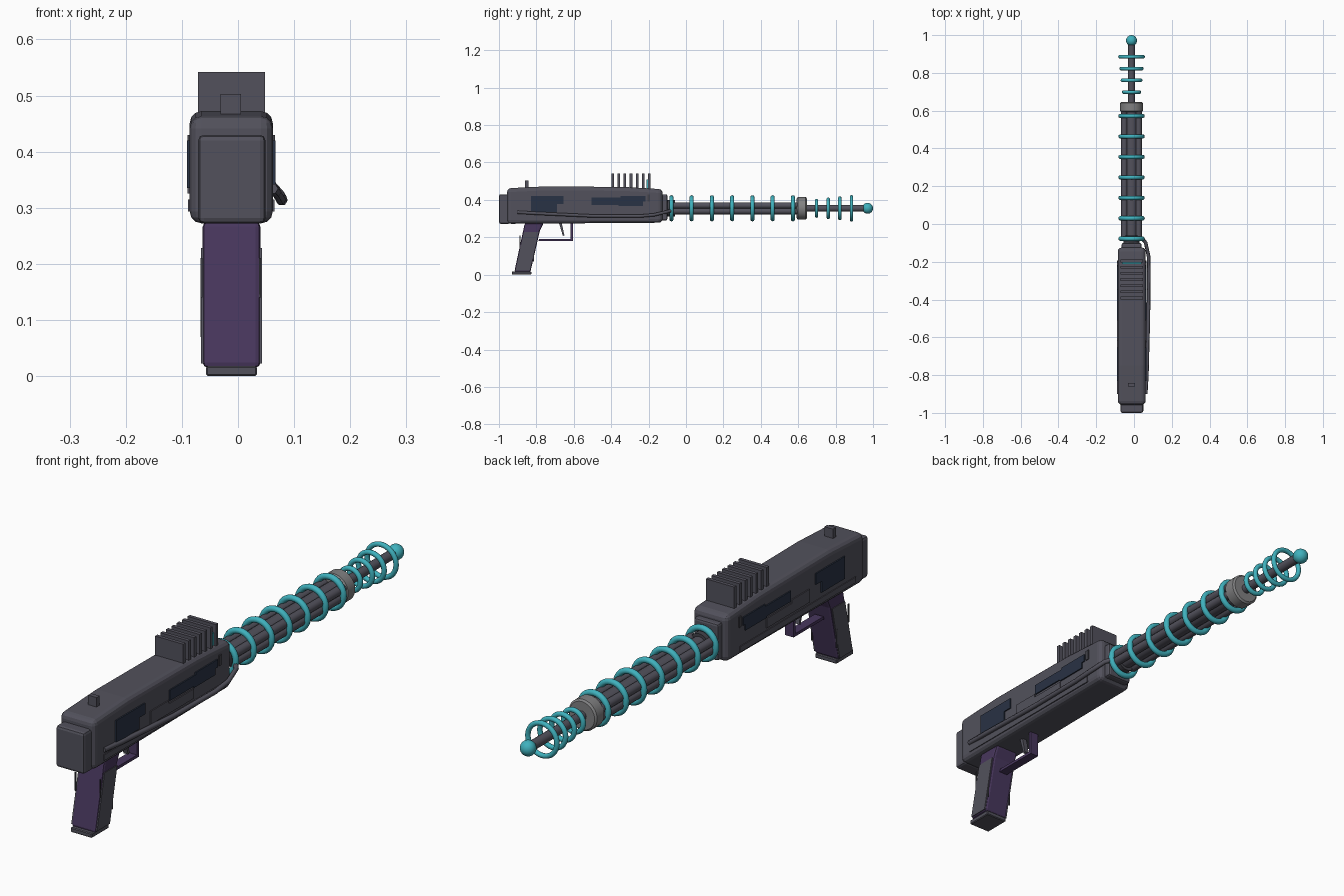
import bpy, bmesh, math
from mathutils import Vector

if "Cube" in bpy.data.objects:
    bpy.data.objects.remove(bpy.data.objects["Cube"])

CX, BZ = -0.013, 0.355   # centre line in x, barrel axis height


def mat(name, rgb):
    m = bpy.data.materials.new(name)
    m.diffuse_color = (*rgb, 1)
    m.use_nodes = True
    m.node_tree.nodes["Principled BSDF"].inputs["Base Color"].default_value = m.diffuse_color
    return m


GREY = mat("gunmetal grey", (0.085, 0.083, 0.107))
DARK = mat("dark grey", (0.055, 0.055, 0.068))
NAVY = mat("navy panel", (0.022, 0.032, 0.058))
PURPLE = mat("dark purple", (0.065, 0.038, 0.11))
TEAL = mat("teal", (0.05, 0.44, 0.51))
STEEL = mat("light steel", (0.22, 0.22, 0.225))


def finish(name, bm, m, bevel=0, seg=2, smooth=False):
    bmesh.ops.recalc_face_normals(bm, faces=bm.faces)
    me = bpy.data.meshes.new(name)
    bm.to_mesh(me)
    bm.free()
    me.materials.append(m)
    ob = bpy.data.objects.new(name, me)
    bpy.context.collection.objects.link(ob)
    if bevel:
        b = ob.modifiers.new("bevel", 'BEVEL')
        b.width, b.segments, b.limit_method = bevel, seg, 'ANGLE'
        b.angle_limit = math.radians(40)
    if smooth:
        bpy.ops.object.select_all(action='DESELECT')
        ob.select_set(True)
        bpy.context.view_layer.objects.active = ob
        bpy.ops.object.shade_smooth_by_angle(angle=math.radians(40))
    return ob


def slab(name, pts, x0, x1, m, bevel=0, seg=2):
    """Side profile of (y, z) points extruded from x0 to x1."""
    bm = bmesh.new()
    f = bm.faces.new([bm.verts.new((x0, y, z)) for y, z in pts])
    r = bmesh.ops.extrude_face_region(bm, geom=[f])
    vs = [v for v in r['geom'] if isinstance(v, bmesh.types.BMVert)]
    bmesh.ops.translate(bm, verts=vs, vec=(x1 - x0, 0, 0))
    return finish(name, bm, m, bevel, seg)


def box(name, x0, x1, y0, y1, z0, z1, m, bevel=0, seg=2):
    return slab(name, [(y0, z0), (y1, z0), (y1, z1), (y0, z1)], x0, x1, m, bevel, seg)


def lathe(name, prof, m, x=CX, z=BZ, sides=24):
    """Closed solid of (y, radius) rings about an axis along y."""
    bm = bmesh.new()
    rings = [[bm.verts.new((x + r * math.cos(2 * math.pi * i / sides), y,
                            z + r * math.sin(2 * math.pi * i / sides)))
              for i in range(sides)] for y, r in prof]
    for a, b in zip(rings, rings[1:]):
        for i in range(sides):
            j = (i + 1) % sides
            bm.faces.new((a[i], a[j], b[j], b[i]))
    bm.faces.new(rings[0])
    bm.faces.new(rings[-1])
    return finish(name, bm, m, smooth=True)


def ring(name, y, outer, minor=0.0115):
    bpy.ops.mesh.primitive_torus_add(location=(CX, y, BZ), rotation=(math.pi / 2, 0, 0),
                                     major_radius=outer - minor, minor_radius=minor,
                                     major_segments=32, minor_segments=10)
    ob = bpy.context.object
    ob.name = name
    ob.data.materials.append(TEAL)
    bpy.ops.object.shade_smooth_by_angle(angle=math.radians(60))


# receiver body with end blocks
slab("receiver", [(-0.957, 0.272), (-0.125, 0.278), (-0.125, 0.457), (-0.33, 0.469),
                  (-0.75, 0.472), (-0.957, 0.462)], CX - 0.073, CX + 0.075, GREY, 0.021, 3)
box("rear_block", CX - 0.058, CX + 0.062, -1.0, -0.94, 0.272, 0.43, GREY, 0.01)
box("front_block", CX - 0.052, CX + 0.052, -0.14, -0.10, 0.29, 0.43, GREY, 0.008)
lathe("barrel_socket", [(-0.11, 0.043), (-0.06, 0.043)], DARK)

# sight and cooling fins
box("rear_sight", CX - 0.018, CX + 0.018, -0.86, -0.842, 0.455, 0.503, GREY)
for i in range(7):
    y = -0.392 + i * 0.0327
    box(f"cooling_fin_{i}", CX - 0.058, CX + 0.061, y - 0.007, y + 0.007, 0.44, 0.542, GREY)
box("fin_light", CX - 0.05, CX + 0.053, -0.211, -0.202, 0.45, 0.51, TEAL)

# side plates, stepped, repeated on both sides
plates = [
    ("rear_panel", [(-0.83, 0.335), (-0.69, 0.335), (-0.69, 0.378), (-0.655, 0.378),
                    (-0.655, 0.42), (-0.83, 0.42)], NAVY, 0.005),
    ("front_panel", [(-0.505, 0.372), (-0.36, 0.372), (-0.36, 0.366), (-0.23, 0.366),
                     (-0.23, 0.39), (-0.217, 0.39), (-0.217, 0.42), (-0.35, 0.42),
                     (-0.35, 0.412), (-0.505, 0.412)], NAVY, 0.005),
    ("middle_plate", [(-0.62, 0.325), (-0.36, 0.325), (-0.36, 0.362), (-0.51, 0.362),
                      (-0.51, 0.375), (-0.62, 0.375)], GREY, 0.004),
    ("lower_plate", [(-0.9, 0.293), (-0.2, 0.293), (-0.2, 0.315), (-0.9, 0.315)], GREY, 0.003),
    ("slot_plate", [(-0.207, 0.39), (-0.193, 0.39), (-0.193, 0.43), (-0.207, 0.43)], DARK, 0.004),
]
for name, pts, m, t in plates:
    slab("right_" + name, pts, CX + 0.073, CX + 0.075 + t, m)
    slab("left_" + name, pts, CX - 0.073 - t, CX - 0.071, m)

# grip, side inlays and base
slab("grip", [(-0.862, 0.275), (-0.762, 0.275), (-0.782, 0.232), (-0.832, 0.015),
              (-0.918, 0.015)], CX - 0.05, CX + 0.053, PURPLE, 0.009)
inlay = [(-0.866, 0.228), (-0.789, 0.228), (-0.834, 0.022), (-0.912, 0.022)]
slab("right_grip_inlay", inlay, CX + 0.05, CX + 0.056, GREY)
slab("left_grip_inlay", inlay, CX - 0.053, CX - 0.047, GREY)
box("grip_base", CX - 0.044, CX + 0.047, -0.93, -0.827, 0, 0.018, GREY, 0.003, 1)
for s, x in (("right", CX + 0.052), ("left", CX - 0.052)):
    box(s + "_rear_grip_strip", x - 0.002, x + 0.002, -0.89, -0.885, 0.14, 0.21, DARK)
    box(s + "_front_grip_strip", x - 0.002, x + 0.002, -0.818, -0.813, 0.07, 0.14, DARK)

# trigger guard and trigger
slab("trigger_guard", [(-0.79, 0.18), (-0.605, 0.18), (-0.605, 0.28), (-0.617, 0.28),
                       (-0.617, 0.191), (-0.785, 0.191)], CX - 0.018, CX + 0.018, PURPLE)
slab("trigger", [(-0.68, 0.28), (-0.665, 0.28), (-0.65, 0.21), (-0.658, 0.206)],
     CX - 0.01, CX + 0.01, GREY)

# barrel: thick core with paired rods on each side
lathe("barrel_core", [(-0.1, 0.032), (0.6, 0.032)], GREY, sides=16)
for sx in (-1, 1):
    for sz in (-1, 1):
        lathe(f"barrel_rod_{sx}_{sz}", [(-0.075, 0.017), (0.6, 0.017)], GREY,
              CX + sx * 0.038, BZ + sz * 0.015, 12)
lathe("barrel_collar", [(0.592, 0.053), (0.598, 0.06), (0.64, 0.06), (0.646, 0.053)], STEEL, sides=32)
lathe("emitter_rod", [(0.64, 0.018), (0.96, 0.018)], GREY, sides=16)

# coil rings and tip ball
for i in range(7):
    ring(f"barrel_ring_{i}", -0.078 + i * 0.1083, 0.07)
for i, r in enumerate((0.051, 0.058, 0.064, 0.071)):
    ring(f"emitter_ring_{i}", 0.698 + i * 0.0623, r, 0.0095)
bpy.ops.mesh.primitive_uv_sphere_add(segments=24, ring_count=14, radius=0.029, location=(CX, 0.971, BZ))
tip = bpy.context.object
tip.name = "tip_ball"
tip.data.materials.append(TEAL)
bpy.ops.object.shade_smooth()

# cable along the right side
cu = bpy.data.curves.new("side_cable", 'CURVE')
cu.dimensions = '3D'
cu.bevel_depth, cu.bevel_resolution, cu.use_fill_caps = 0.0095, 1, True
sp = cu.splines.new('POLY')
path = [(0.062, -0.9, 0.334), (0.068, -0.8, 0.328), (0.076, -0.5, 0.314), (0.079, -0.25, 0.313),
        (0.077, -0.17, 0.32), (0.062, -0.1, 0.337), (0.04, -0.072, 0.345)]
sp.points.add(len(path) - 1)
for p, c in zip(sp.points, path):
    p.co = (*c, 1)
cu.materials.append(GREY)
bpy.context.collection.objects.link(bpy.data.objects.new("side_cable", cu))
